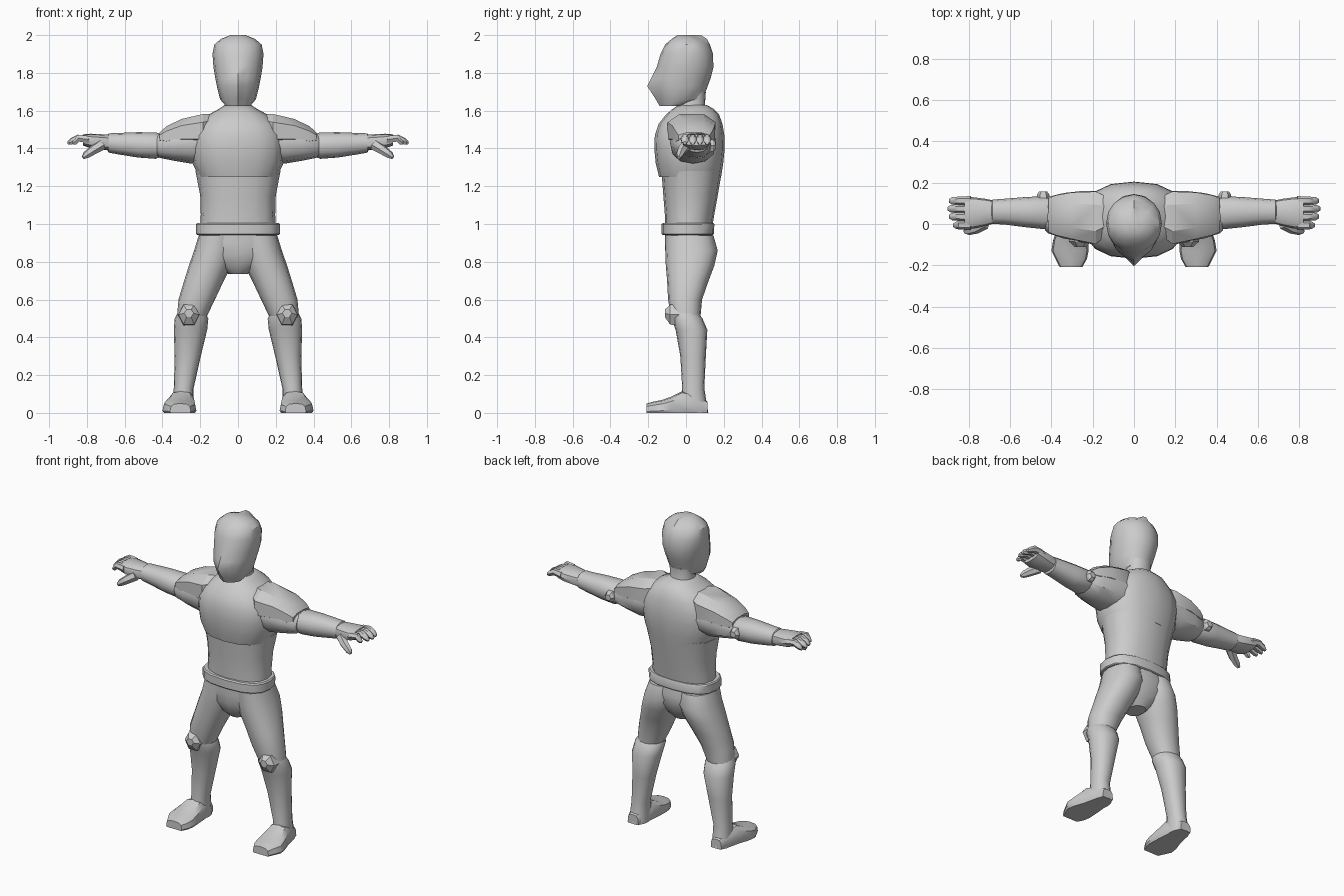
import bpy, bmesh, math
from mathutils import Vector

suit = bpy.data.materials.new("suit_grey")
suit.diffuse_color = (0.6, 0.6, 0.6, 1)


def finish(name, bm, mirror, angle=35):
    bmesh.ops.recalc_face_normals(bm, faces=bm.faces)
    me = bpy.data.meshes.new(name)
    bm.to_mesh(me)
    bm.free()
    me.materials.append(suit)
    ob = bpy.data.objects.new(name, me)
    bpy.context.collection.objects.link(ob)
    bpy.ops.object.select_all(action='DESELECT')
    ob.select_set(True)
    bpy.context.view_layer.objects.active = ob
    bpy.ops.object.shade_smooth_by_angle(angle=math.radians(angle))
    if mirror:
        ob.modifiers.new("Mirror", 'MIRROR')
    return ob


def loft(name, axis, rings, n=16, power=2.3, mirror=False, turn=0.0, angle=35):
    """rings: (position, a0, a1, b0, b1[, pull at b0, pull at b1]) across the axis."""
    bm = bmesh.new()
    loops = []
    for pos, a0, a1, b0, b1, *pull in rings:
        row = []
        for i in range(n):
            t = 2 * math.pi * (i + turn) / n
            c, s = math.cos(t), math.sin(t)
            u = math.copysign(abs(c) ** (2 / power), c)
            v = math.copysign(abs(s) ** (2 / power), s)
            a = (a0 + a1) / 2 + u * (a1 - a0) / 2
            b = (b0 + b1) / 2 + v * (b1 - b0) / 2
            if pull and s < -0.99:
                b -= pull[0]
            if pull and s > 0.99:
                b += pull[1]
            co = {'x': (pos, a, b), 'y': (a, pos, b), 'z': (a, b, pos)}[axis]
            row.append(bm.verts.new((co[0], co[1], max(0, co[2]))))
        loops.append(row)
    for r, q in zip(loops, loops[1:]):
        for i in range(n):
            j = (i + 1) % n
            bm.faces.new((r[i], r[j], q[j], q[i]))
    bm.faces.new(loops[0])
    bm.faces.new(loops[-1])
    return finish(name, bm, mirror, angle)


def sym(rings):
    """Rings given by half width, centred on x = 0."""
    return [(r[0], -r[1], r[1], *r[2:]) for r in rings]


def finger(name, points, radii):
    bm = bmesh.new()
    rows = []
    d = (Vector(points[-1]) - Vector(points[0])).normalized()
    side = d.cross(Vector((0, 0, 1))).normalized()
    up = side.cross(d)
    for p, r in zip(points, radii):
        rows.append([bm.verts.new(Vector(p) + r * (math.cos(k * math.pi / 3) * side
                     + math.sin(k * math.pi / 3) * up)) for k in range(6)])
    for r, q in zip(rows, rows[1:]):
        for i in range(6):
            bm.faces.new((r[i], r[i - 1], q[i - 1], q[i]))
    bm.faces.new(rows[0])
    bm.faces.new(rows[-1])
    finish(name, bm, True, 50)


# Head with pointed chin ridge and rear crest
loft("head", 'z', sym([
    (1.625, 0.065, -0.13, -0.01, 0.01, 0),
    (1.66, 0.095, -0.145, 0.09, 0.015, 0),
    (1.73, 0.112, -0.17, 0.115, 0.035, 0),
    (1.77, 0.12, -0.165, 0.13, 0.02, 0),
    (1.83, 0.13, -0.15, 0.145, 0.005, 0),
    (1.90, 0.135, -0.135, 0.14, 0, 0.003),
    (1.95, 0.125, -0.11, 0.115, 0, 0.012),
    (1.98, 0.09, -0.075, 0.08, 0, 0.03),
    (2.0, 0.04, -0.045, 0.03, 0, 0.05)]), power=2.1)
loft("neck", 'z', sym([(1.58, 0.085, -0.06, 0.12), (1.63, 0.072, -0.04, 0.10),
                       (1.70, 0.075, -0.04, 0.105)]))

# Torso: abdomen, chest shell and belt
loft("abdomen", 'z', sym([(0.96, 0.20, -0.11, 0.135), (1.05, 0.197, -0.112, 0.15),
                          (1.15, 0.20, -0.12, 0.168), (1.28, 0.225, -0.13, 0.19)]))
loft("chest", 'z', sym([
    (1.25, 0.208, -0.143, 0.186), (1.32, 0.24, -0.16, 0.197),
    (1.40, 0.25, -0.168, 0.205), (1.47, 0.245, -0.165, 0.203),
    (1.53, 0.21, -0.145, 0.193), (1.58, 0.155, -0.105, 0.175),
    (1.61, 0.10, -0.07, 0.145), (1.63, 0.07, -0.04, 0.11)]), power=2.4)
loft("belt", 'z', sym([(0.943, 0.217, -0.125, 0.143), (0.948, 0.222, -0.13, 0.148),
                       (0.998, 0.222, -0.13, 0.15), (1.005, 0.216, -0.123, 0.146)]), power=2.6)

# Pelvis and legs
loft("pelvis", 'z', sym([(0.735, 0.05, -0.05, 0.08), (0.77, 0.10, -0.085, 0.11),
                         (0.84, 0.20, -0.107, 0.145), (0.90, 0.212, -0.11, 0.15),
                         (0.97, 0.202, -0.11, 0.135)]))
loft("thigh", 'z', [
    (0.49, 0.175, 0.325, -0.075, 0.075), (0.60, 0.122, 0.315, -0.095, 0.085),
    (0.70, 0.075, 0.285, -0.10, 0.12), (0.78, 0.035, 0.26, -0.107, 0.15),
    (0.86, 0.01, 0.232, -0.11, 0.168), (0.94, 0.01, 0.208, -0.11, 0.145)],
    mirror=True, power=2.2)
loft("boot_shaft", 'z', [
    (0, 0.235, 0.347, -0.03, 0.118), (0.06, 0.235, 0.345, -0.03, 0.108),
    (0.13, 0.235, 0.34, -0.02, 0.097), (0.30, 0.197, 0.335, -0.03, 0.105),
    (0.44, 0.163, 0.34, -0.055, 0.113), (0.50, 0.157, 0.335, -0.078, 0.087),
    (0.53, 0.175, 0.32, -0.082, 0.065)], mirror=True, power=2.2)
loft("foot", 'y', [
    (0.115, 0.255, 0.33, -0.05, 0.06), (0.05, 0.235, 0.352, -0.07, 0.10),
    (-0.02, 0.228, 0.37, -0.06, 0.115), (-0.08, 0.222, 0.392, -0.05, 0.085),
    (-0.13, 0.22, 0.40, -0.045, 0.068), (-0.17, 0.228, 0.38, -0.04, 0.06),
    (-0.208, 0.25, 0.36, -0.035, 0.05)], n=12, power=3, mirror=True)
loft("knee_pad", 'y', [(-0.03, 0.20, 0.32, 0.45, 0.59), (-0.085, 0.205, 0.315, 0.46, 0.58),
                       (-0.112, 0.235, 0.285, 0.505, 0.55)], n=6, power=2, mirror=True, angle=15)

# Arms: sleeve, shoulder plate, forearm, elbow pad
loft("sleeve", 'x', [
    (0.14, -0.08, 0.16, 1.33, 1.55), (0.25, -0.085, 0.16, 1.32, 1.54),
    (0.34, -0.07, 0.15, 1.335, 1.515), (0.415, -0.045, 0.132, 1.35, 1.48),
    (0.43, -0.03, 0.12, 1.36, 1.47)], n=12, mirror=True)
loft("shoulder_plate", 'x', [
    (0.145, -0.07, 0.145, 1.44, 1.585), (0.185, -0.105, 0.165, 1.40, 1.588),
    (0.30, -0.08, 0.16, 1.41, 1.56), (0.38, -0.06, 0.145, 1.41, 1.52),
    (0.415, -0.045, 0.13, 1.43, 1.485)], n=8, power=2.6, turn=0.5, mirror=True, angle=30)
loft("forearm", 'x', [
    (0.39, -0.02, 0.125, 1.365, 1.47), (0.435, -0.025, 0.135, 1.345, 1.485),
    (0.53, -0.015, 0.13, 1.352, 1.486), (0.63, -0.002, 0.122, 1.368, 1.482),
    (0.685, 0.0, 0.118, 1.378, 1.48), (0.692, 0.012, 0.11, 1.39, 1.47)],
    n=12, mirror=True)
loft("elbow_pad", 'y', [(0.10, 0.405, 0.475, 1.37, 1.46), (0.143, 0.41, 0.47, 1.38, 1.45),
                        (0.157, 0.42, 0.46, 1.395, 1.435)], n=6, power=2, mirror=True, angle=15)

# Hands
loft("palm", 'x', [
    (0.67, 0.005, 0.112, 1.39, 1.472), (0.72, -0.01, 0.122, 1.392, 1.475),
    (0.78, -0.022, 0.13, 1.402, 1.478), (0.82, -0.018, 0.128, 1.415, 1.475)],
    n=12, power=2.6, mirror=True)
for i, (y, tip) in enumerate([(0.112, 0.895), (0.074, 0.902), (0.036, 0.895), (-0.006, 0.875)]):
    finger(f"finger_{i + 1}", [(0.79, y, 1.447), (0.845, y, 1.455), (tip - 0.015, y, 1.437),
                               (tip, y, 1.428)], [0.023, 0.021, 0.018, 0.009])
finger("thumb", [(0.72, 0.005, 1.42), (0.765, -0.022, 1.392), (0.805, -0.035, 1.365),
                 (0.82, -0.038, 1.352)], [0.03, 0.026, 0.02, 0.01])
